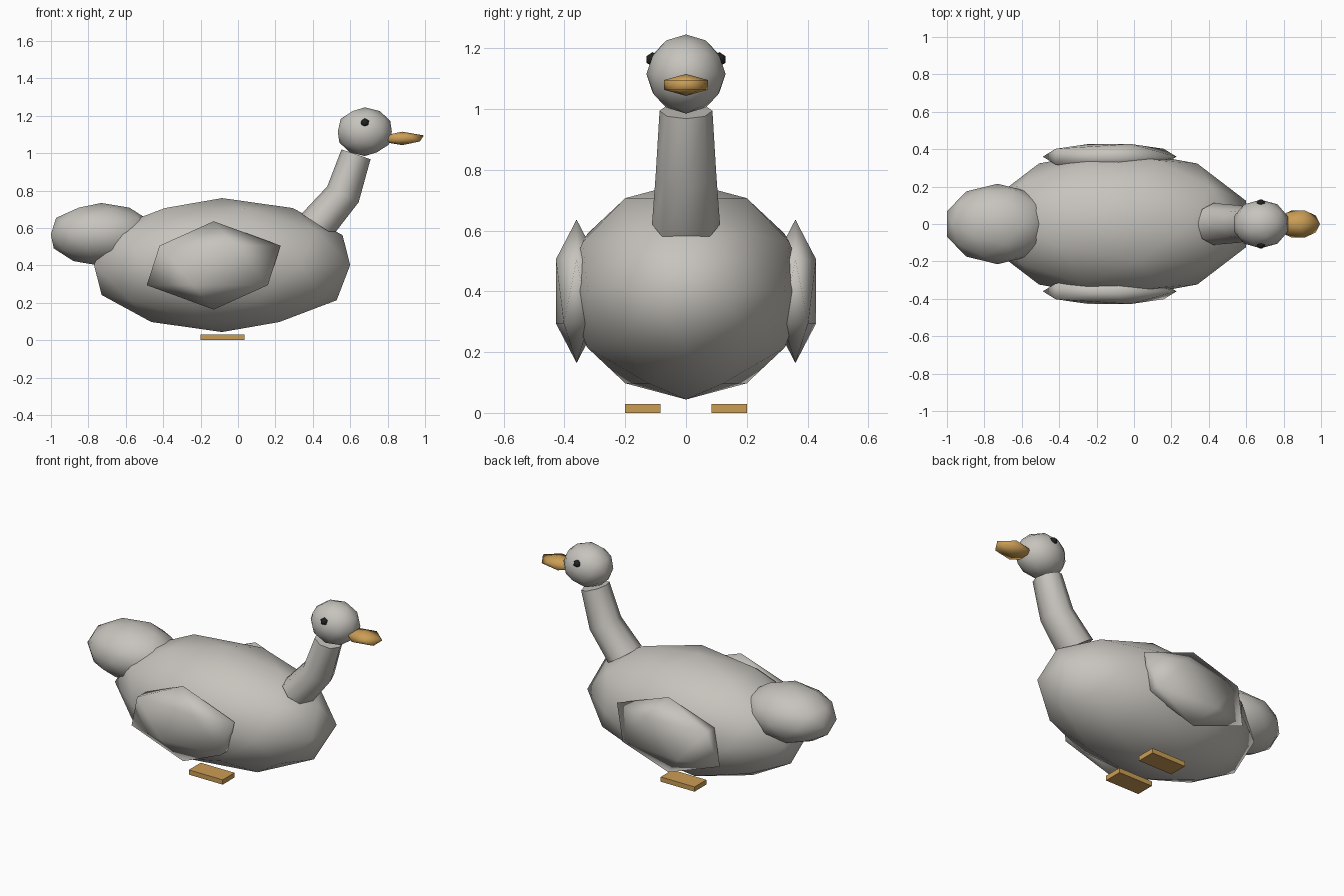
import bpy, bmesh, math
from mathutils import Vector, Matrix

old = bpy.data.objects.get("Cube")
if old:
    bpy.data.objects.remove(old, do_unlink=True)


def make_material(name, rgb):
    mat = bpy.data.materials.new(name)
    mat.use_nodes = True
    color = (*rgb, 1.0)
    mat.diffuse_color = color
    bsdf = mat.node_tree.nodes["Principled BSDF"]
    bsdf.inputs["Base Color"].default_value = color
    bsdf.inputs["Roughness"].default_value = 0.8
    return mat


FEATHER = make_material("feather_grey", (0.57, 0.55, 0.51))
ORANGE = make_material("bill_orange", (0.60, 0.34, 0.09))
BLACK = make_material("eye_black", (0.015, 0.015, 0.015))


def finish(bm, name, mat, smooth=True):
    bmesh.ops.recalc_face_normals(bm, faces=bm.faces)
    for face in bm.faces:
        face.smooth = smooth and len(face.verts) <= 4
    mesh = bpy.data.meshes.new(name)
    bm.to_mesh(mesh)
    bm.free()
    mesh.materials.append(mat)
    obj = bpy.data.objects.new(name, mesh)
    bpy.context.collection.objects.link(obj)
    return obj


def ball(name, center, radii, mat, detail):
    """Low-poly ellipsoid."""
    bm = bmesh.new()
    bmesh.ops.create_icosphere(bm, subdivisions=detail, radius=1)
    matrix = Matrix.Translation(center) @ Matrix.Diagonal((*radii, 1))
    bmesh.ops.transform(bm, matrix=matrix, verts=bm.verts)
    return finish(bm, name, mat)


def box(name, center, size, mat):
    bm = bmesh.new()
    bmesh.ops.create_cube(bm, size=1)
    matrix = Matrix.Translation(center) @ Matrix.Diagonal((*size, 1))
    bmesh.ops.transform(bm, matrix=matrix, verts=bm.verts)
    return finish(bm, name, mat, smooth=False)


def tube(name, rings, mat, sides=8):
    """Bent tapering tube; each ring is x, z, lean, depth radius, width radius."""
    bm = bmesh.new()
    loops = []
    for x, z, lean, depth, width in rings:
        across = Vector((math.cos(lean), 0, -math.sin(lean)))
        loop = []
        for i in range(sides):
            a = math.tau * i / sides
            point = Vector((x, 0, z)) + across * depth * math.cos(a)
            point.y = width * math.sin(a)
            loop.append(bm.verts.new(point))
        loops.append(loop)
    for low, high in zip(loops, loops[1:]):
        for i in range(sides):
            j = (i + 1) % sides
            bm.faces.new((low[i], low[j], high[j], high[i]))
    bm.faces.new(loops[0])
    bm.faces.new(loops[-1])
    return finish(bm, name, mat)


# Body, tail and head
ball("body", (-0.085, 0, 0.402), (0.72, 0.40, 0.358), FEATHER, 2)
ball("tail", (-0.73, 0, 0.566), (0.285, 0.215, 0.168), FEATHER, 2)
ball("head", (0.678, 0, 1.115), (0.152, 0.13, 0.13), FEATHER, 2)

# Neck leaning forward, then bending upright
tube("neck", [
    (0.425, 0.62, math.radians(33), 0.102, 0.112),
    (0.561, 0.78, math.radians(27), 0.094, 0.100),
    (0.631, 0.994, math.radians(18.5), 0.082, 0.087),
], FEATHER)

# Bill
ball("bill", (0.878, 0, 1.079), (0.13, 0.085, 0.036), ORANGE, 1)

# Paired parts
for side, s in (("left", 1), ("right", -1)):
    ball(f"{side}_wing", (-0.13, s * 0.36, 0.40), (0.40, 0.08, 0.236), FEATHER, 1)
    ball(f"{side}_eye", (0.678, s * 0.11, 1.163), (0.025, 0.024, 0.024), BLACK, 1)
    box(f"{side}_foot", (-0.083, s * 0.143, 0.015), (0.235, 0.117, 0.03), ORANGE)
